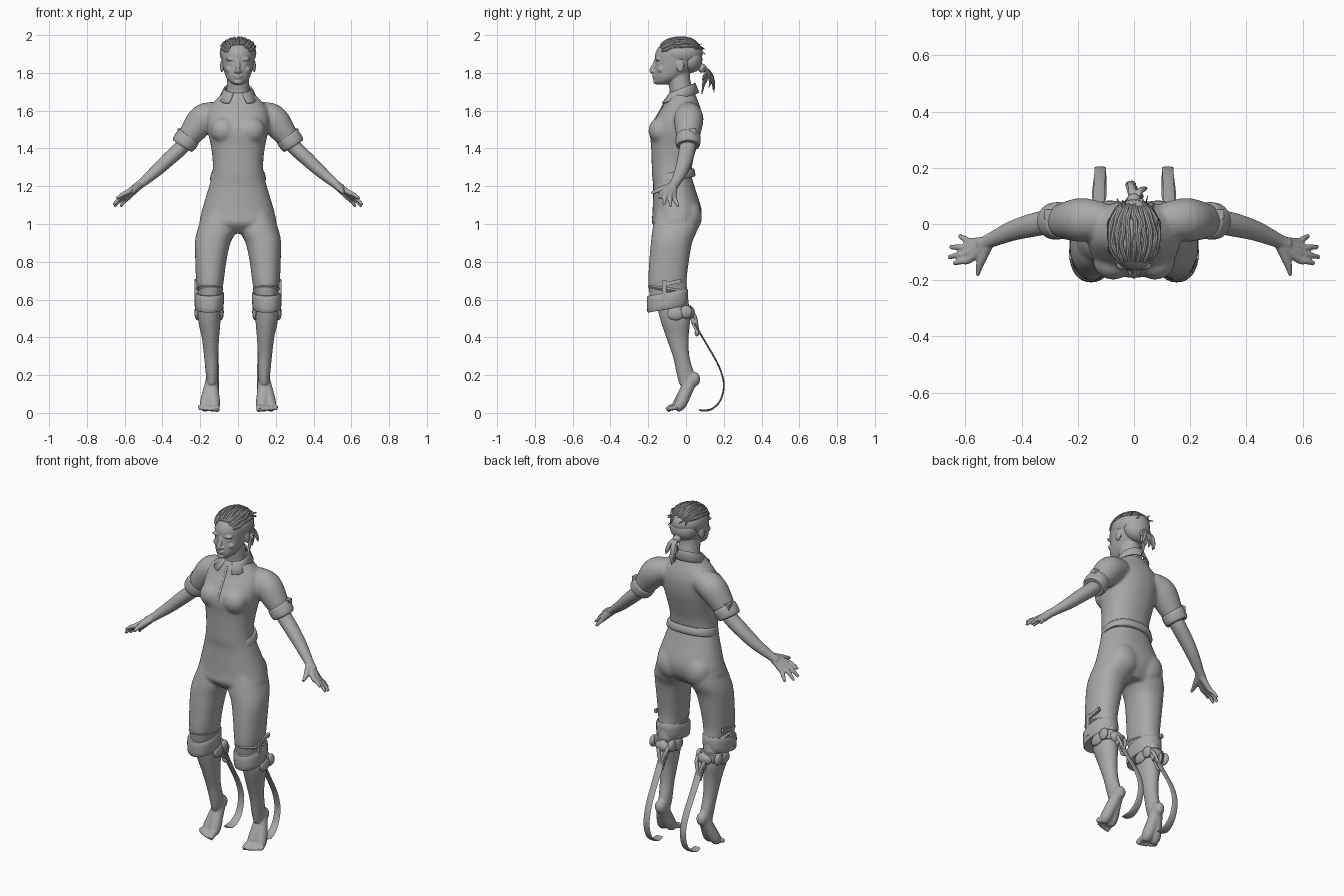
import bpy, bmesh, math, random
from mathutils import Vector, Matrix

random.seed(4)
GREY = bpy.data.materials.new("plain_grey")
GREY.diffuse_color = (0.4, 0.4, 0.4, 1)


def resample(rows, n=5):
    """Smooth spline through rows of numbers."""
    out = []
    for i in range(len(rows) - 1):
        a, b, c, d = (rows[max(0, min(len(rows) - 1, i + k))] for k in (-1, 0, 1, 2))
        for s in range(n):
            t = s / n
            out.append([0.5 * (2 * q + (r - p) * t + (2 * p - 5 * q + 4 * r - e) * t * t
                               + (3 * q - p - 3 * r + e) * t ** 3) for p, q, r, e in zip(a, b, c, d)])
    return out + [list(rows[-1])]


def skin(bm, rings):
    """Bridge rings of points and cap both ends."""
    vs = [[bm.verts.new(p) for p in r] for r in rings]
    n = len(vs[0])
    fs = [bm.faces.new((a[i], a[(i + 1) % n], b[(i + 1) % n], b[i]))
          for a, b in zip(vs, vs[1:]) for i in range(n)]
    fs += [bm.faces.new(vs[0]), bm.faces.new(vs[-1])]
    bmesh.ops.recalc_face_normals(bm, faces=fs)


def loft(bm, rows, tilt=0, power=0.9, n=32, steps=5):
    """Stack of rounded sections: z, x min, x max, y min, y max."""
    rings = []
    for z, x0, x1, y0, y1 in resample(rows, steps):
        ring = []
        for k in range(n):
            c, s = math.cos(math.tau * k / n), math.sin(math.tau * k / n)
            y = (y0 + y1) / 2 + (y1 - y0) / 2 * math.copysign(abs(s) ** power, s)
            x = (x0 + x1) / 2 + (x1 - x0) / 2 * math.copysign(abs(c) ** power, c)
            ring.append((x, y, z + tilt * (y + 0.1)))
        rings.append(ring)
    skin(bm, rings)


def tube(bm, pts, flat=1.0, n=12, steps=4, side=(1, 0, 0)):
    """Sweep along x, y, z, radius; flat thins it across the side axis."""
    pts = resample(pts, steps)
    rings = []
    for i, p in enumerate(pts):
        d = (Vector(pts[min(i + 1, len(pts) - 1)][:3]) - Vector(pts[max(i - 1, 0)][:3])).normalized()
        v = d.cross(Vector(side)).normalized()
        u = v.cross(d)
        rings.append([Vector(p[:3]) + p[3] * (u * math.cos(a) + v * flat * math.sin(a))
                      for a in (math.tau * k / n for k in range(n))])
    skin(bm, rings)


def ball(bm, loc, size, seg=20):
    bmesh.ops.create_uvsphere(bm, u_segments=seg, v_segments=seg // 2, radius=1,
                              matrix=Matrix.Translation(loc) @ Matrix.Diagonal((*size, 1)))


def box(bm, loc, size, rx=0):
    bmesh.ops.create_cube(bm, size=1, matrix=Matrix.Translation(loc)
                          @ Matrix.Rotation(rx, 4, 'X') @ Matrix.Diagonal((*size, 1)))


def finish(name, bm, mirror=False, voxel=0, smooth=0):
    me = bpy.data.meshes.new(name)
    bm.to_mesh(me)
    bm.free()
    me.materials.append(GREY)
    ob = bpy.data.objects.new(name, me)
    bpy.context.collection.objects.link(ob)
    bpy.context.view_layer.objects.active = ob
    ob.select_set(True)
    bpy.ops.object.shade_smooth_by_angle(angle=math.radians(40))
    ob.select_set(False)
    if mirror:
        ob.modifiers.new("mirror", 'MIRROR').use_mirror_merge = False
    if voxel:
        m = ob.modifiers.new("fuse", 'REMESH')
        m.mode, m.voxel_size, m.use_smooth_shade = 'VOXEL', voxel, True
    if smooth:
        m = ob.modifiers.new("soften", 'SMOOTH')
        m.factor, m.iterations = 0.5, smooth
    return ob


# Jumpsuit: torso, trouser legs and sleeves fused together
bm = bmesh.new()
loft(bm, [(z, -w, w, a, b) for z, w, a, b in (
    (.95, .13, -.13, .03), (1.0, .2, -.178, .068), (1.05, .196, -.178, .082), (1.1, .183, -.176, .077),
    (1.2, .153, -.174, .045), (1.26, .137, -.18, .03), (1.33, .134, -.182, .036), (1.41, .143, -.185, .058),
    (1.5, .162, -.19, .08), (1.57, .165, -.155, .084), (1.62, .15, -.125, .075),
    (1.66, .115, -.108, .06), (1.7, .075, -.085, .045))])
loft(bm, [(1.06, .02, .18, -.16, .07), (.97, .008, .215, -.178, .06), (.9, .04, .228, -.186, .032),
          (.8, .062, .226, -.195, .015), (.7, .075, .222, -.2, .003), (.65, .082, .215, -.197, .006),
          (.58, .088, .212, -.185, 0)])
tube(bm, [(.1, .015, 1.59, .06), (.18, .015, 1.56, .078), (.235, .012, 1.495, .069), (.278, .01, 1.435, .053)],
     n=20, side=(0, 1, 0))
ball(bm, (.075, -.135, 1.495), (.07, .064, .07))
ball(bm, (.085, .02, 1.04), (.085, .065, .09))
finish("jumpsuit", bm, True, .009, 5)

# Rolled cuffs on sleeves and trouser legs
bm = bmesh.new()
tube(bm, [(.258, .012, 1.466, .058), (.264, .012, 1.458, .066), (.288, .01, 1.425, .065), (.296, .01, 1.413, .057)],
     n=28, side=(0, 1, 0))
box(bm, (.295, .035, 1.47), (.05, .035, .07))
finish("sleeve_cuff", bm, True)
bm = bmesh.new()
loft(bm, [(.552, .09, .215, -.19, -.005), (.556, .078, .228, -.205, .008), (.63, .074, .23, -.207, .01),
          (.637, .09, .215, -.195, -.005)], tilt=.18, steps=3)
loft(bm, [(.64, .088, .21, -.19, -.004), (.655, .078, .224, -.202, .008), (.67, .088, .21, -.19, -.004)],
     tilt=-.15, steps=3)
finish("trouser_cuff", bm, True)
bm = bmesh.new()
box(bm, (.222, -.115, .635), (.018, .022, .13))
box(bm, (.222, -.07, .69), (.014, .09, .02), .2)
finish("cuff_strap", bm, True)

# Waist belt, mostly showing at the back
bm = bmesh.new()
loft(bm, [(1.222, -.145, .145, -.165, .042), (1.228, -.149, .149, -.168, .05), (1.262, -.142, .142, -.17, .044),
          (1.268, -.136, .136, -.165, .036)], tilt=.2, steps=2)
finish("belt", bm)

# Collar: turned-down band open at the front
bm = bmesh.new()
rows = []
for k in range(33):
    a = math.radians(-163 + 326 * k / 32)
    f = (1 - math.cos(a)) / 2
    s, c = math.sin(a), math.cos(a)
    rows.append([bm.verts.new(p) for p in (
        (.064 * s, -.02 + .06 * c, 1.742 - .055 * f),
        (.074 * s, -.02 + .07 * c, 1.748 - .055 * f),
        ((.1 + .07 * f ** 6) * s, -.022 + .092 * c - .02 * f ** 4, 1.695 - .055 * f))])
for a, b in zip(rows, rows[1:]):
    for j in (0, 1):
        bm.faces.new((a[j], b[j], b[j + 1], a[j + 1]))
ob = finish("collar", bm)
ob.modifiers.new("cloth", 'SOLIDIFY').thickness = .007

# Front zip
bm = bmesh.new()
tube(bm, [(0, -.1, 1.67, .006), (0, -.137, 1.6, .006), (0, -.178, 1.53, .006), (0, -.191, 1.5, .006)], .7)
finish("zip", bm)

# Forearm and hand
bm = bmesh.new()
A = (0, 1, 0)
tube(bm, [(.25, .012, 1.47, .045), (.3, .008, 1.405, .044), (.365, -.005, 1.345, .042), (.435, -.025, 1.28, .036),
          (.515, -.06, 1.212, .026), (.55, -.075, 1.188, .024)], .9, 16, side=A)
W = (.515, -.062, 1.21, .02)
for knuckle, tip in (((.585, -.125, 1.168), (.642, -.14, 1.135)), ((.593, -.105, 1.16), (.66, -.118, 1.102)),
                     ((.593, -.084, 1.15), (.655, -.082, 1.093)), ((.583, -.064, 1.14), (.622, -.042, 1.092))):
    mid = [(p + q) / 2 for p, q in zip(knuckle, tip)]
    mid[2] += .004
    tube(bm, [W, (*knuckle, .0145), (*mid, .0115), (*tip, .008)], side=A)
tube(bm, [W, (.542, -.125, 1.185, .017), (.552, -.155, 1.175, .012), (.557, -.183, 1.163, .008)], side=(1, 0, 0))
finish("arm_and_hand", bm, True, .005, 3)

# Lower leg and raised bare foot
bm = bmesh.new()
loft(bm, [(.62, .092, .205, -.165, .01), (.5, .092, .212, -.138, .022), (.4, .1, .192, -.105, .014),
          (.3, .105, .18, -.07, .018), (.2, .105, .17, -.048, .045), (.15, .112, .165, -.035, .05)], power=1)
ball(bm, (.137, .04, .178), (.032, .036, .04))
tube(bm, [(.137, .03, .18, .033), (.135, .0, .12, .034), (.128, -.035, .05, .034), (.125, -.06, .026, .024)])
tube(bm, [(.137, .03, .18, .033), (.155, .0, .11, .033), (.172, -.03, .045, .032), (.175, -.055, .024, .022)])
for k in range(5):
    x = .112 + .022 * k
    y = -.102 + .005 * k * k / 2
    r = .0165 if k == 0 else .0115
    tube(bm, [(x + .003, -.05, .035, r), (x, (y - .05) / 2 - .005, .028, r), (x, y, .0135, r * .9)])
finish("leg_and_foot", bm, True, .006, 3)

# Calf brace with side joints and rear bracket
bm = bmesh.new()
loft(bm, [(.5, .095, .21, -.13, .02), (.505, .086, .219, -.13, .028), (.55, .086, .221, -.12, .03),
          (.555, .095, .212, -.13, .02)], tilt=.1, steps=2)
for x in (.092, .214):
    ball(bm, (x, -.055, .525), (.016, .045, .035))
    ball(bm, (x, .0, .535), (.017, .032, .035))
ball(bm, (.14, .022, .53), (.045, .025, .034))
box(bm, (.125, .035, .495), (.055, .022, .05), .5)
box(bm, (.125, .05, .455), (.036, .022, .07), .45)
for x in (.1, .15):
    tube(bm, [(x, .01, .54, .01), (x, .045, .515, .01), (.125, .06, .44, .009)])
ball(bm, (.125, .058, .425), (.02, .012, .02))
finish("calf_brace", bm, True)

# Springy curved blade with a ground pad
bm = bmesh.new()
tube(bm, [(.125, .03, .5, .026), (.125, .07, .43, .022), (.124, .12, .345, .02), (.122, .167, .262, .02),
          (.12, .194, .19, .02), (.12, .2, .13, .02), (.12, .18, .063, .021), (.122, .14, .023, .024),
          (.124, .1, .012, .026), (.125, .07, .016, .02)], .22, 16)
finish("spring_blade", bm, True)

# Head: skull, jaw, neck and features fused together
bm = bmesh.new()
loft(bm, [(z, -w, w, a, b) for z, w, a, b in (
    (1.738, .022, -.155, -.1), (1.752, .044, -.166, -.06), (1.78, .064, -.17, -.01), (1.82, .077, -.167, .04),
    (1.86, .086, -.163, .07), (1.9, .09, -.163, .078), (1.94, .082, -.143, .072), (1.965, .055, -.11, .045))],
     power=1)
tube(bm, [(0, -.025, 1.64, .07), (0, -.025, 1.7, .062), (0, -.035, 1.76, .058), (0, -.035, 1.82, .055)], n=20)
tube(bm, [(0, -.157, 1.872, .009), (0, -.17, 1.84, .011), (0, -.183, 1.812, .012), (0, -.172, 1.803, .01)])
for s in (-1, 1):
    ball(bm, (s * .013, -.171, 1.808), (.01, .011, .008))
    ball(bm, (s * .035, -.148, 1.872), (.03, .015, .009))
    ball(bm, (s * .036, -.144, 1.848), (.014, .01, .007))
    ball(bm, (s * .045, -.132, 1.818), (.022, .02, .018))
    ball(bm, (s * .086, -.03, 1.835), (.009, .02, .034))
ball(bm, (0, -.169, 1.785), (.024, .01, .006))
ball(bm, (0, -.168, 1.774), (.02, .01, .006))
ball(bm, (0, -.16, 1.752), (.022, .014, .012))
finish("head", bm, voxel=.005, smooth=2)

# Hair: cap, swept braids and loose locks
bm = bmesh.new()
ball(bm, (0, -.03, 1.905), (.097, .118, .08), 32)
ball(bm, (0, .025, 1.87), (.08, .062, .07), 24)
for k in range(11):
    a = math.radians(-75 + 15 * k)
    row = []
    for j in range(7):
        t = math.radians(-58 + 113 * j / 6 + random.uniform(-4, 4))
        b = a * (1 - .35 * j / 6) + random.uniform(-.06, .06)
        row.append((.098 * math.cos(t) * math.sin(b), -.03 + .118 * math.sin(t),
                    1.905 + .08 * math.cos(t) * math.cos(b), .009 if j < 6 else .005))
    tube(bm, row, n=8, side=(1, .1, 0))
for k in range(22):
    a, t = random.uniform(-1.5, 1.5), random.uniform(-.9, 1.2)
    p = Vector((math.cos(t) * math.sin(a) * .097, math.sin(t) * .118, math.cos(t) * math.cos(a) * .08))
    q = p * 1.06 + Vector((random.uniform(-.015, .015), .02, random.uniform(-.012, .006)))
    o = Vector((0, -.03, 1.905))
    tube(bm, [(*(o + p * .95), .007), (*(o + p * 1.04), .006), (*(o + q), .002)], .5, 6, side=(.3, 1, .2))
finish("hair", bm)

# Ponytail
bm = bmesh.new()
ball(bm, (0, .085, 1.825), (.024, .024, .024))
for k in range(10):
    x, y, z = random.uniform(-.045, .045), random.uniform(.085, .15), random.uniform(1.68, 1.77)
    tube(bm, [(0, .075, 1.825, .014), (x * .4, .1 + y * .1, 1.815, .014), (x * .8, y, (z + 1.8) / 2, .013),
              (x, y + random.uniform(-.012, .008), z, .003)], .6, 8)
finish("ponytail", bm)
